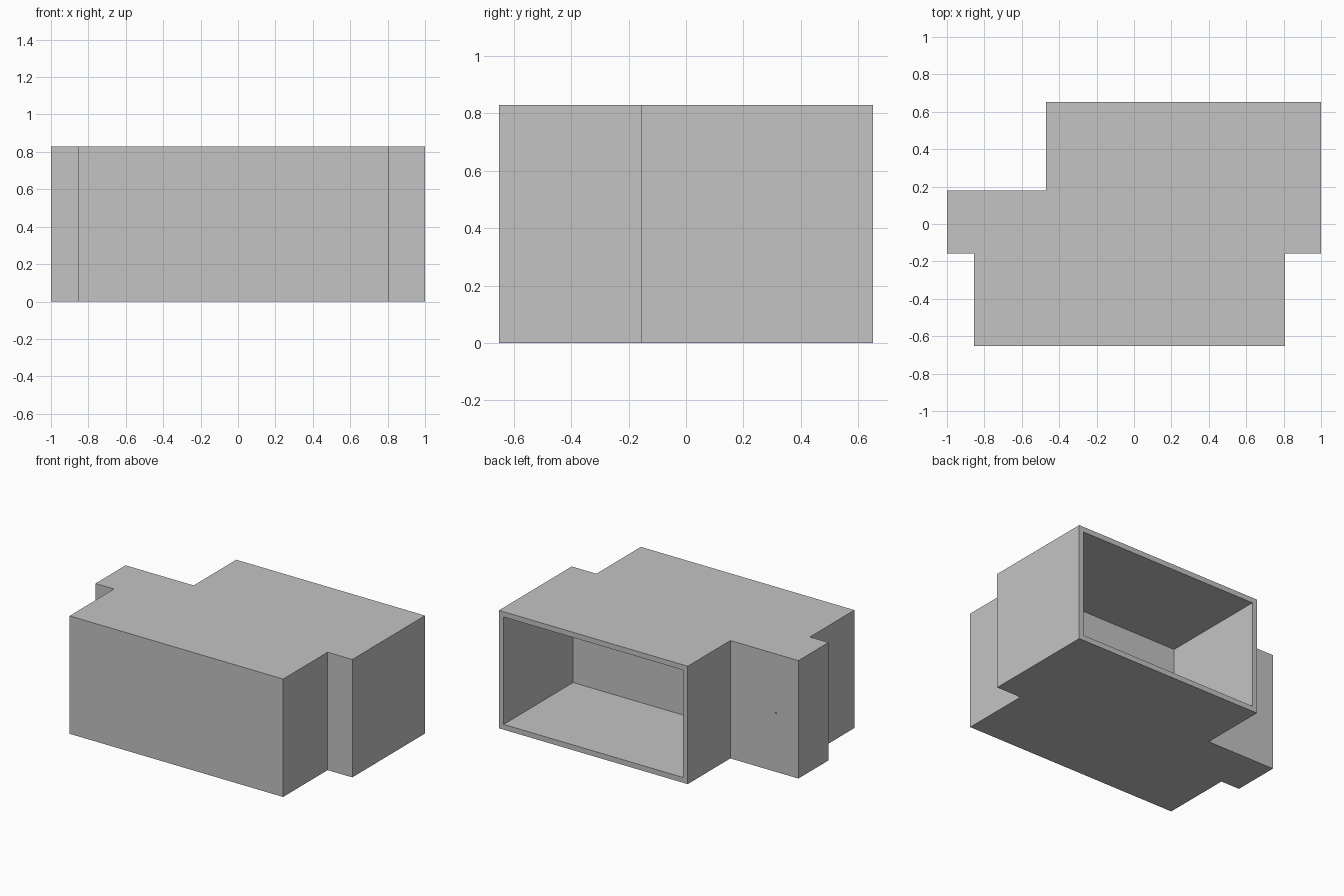
import bpy
import bmesh
from mathutils import Matrix, Vector

cube = bpy.data.objects.get("Cube")
if cube:
    bpy.data.objects.remove(cube, do_unlink=True)

HEIGHT = 0.83
WALL = 0.037
BACK = 0.652

grey = bpy.data.materials.new("plain_grey")
grey.use_nodes = True
grey.diffuse_color = (0.55, 0.55, 0.55, 1)
grey.node_tree.nodes["Principled BSDF"].inputs["Base Color"].default_value = grey.diffuse_color


def add_object(name, bm):
    bmesh.ops.recalc_face_normals(bm, faces=bm.faces)
    mesh = bpy.data.meshes.new(name)
    bm.to_mesh(mesh)
    bm.free()
    mesh.materials.append(grey)
    obj = bpy.data.objects.new(name, mesh)
    bpy.context.collection.objects.link(obj)
    return obj


def cut(target, cutter):
    cutter.hide_render = True
    cutter.hide_set(True)
    mod = target.modifiers.new(cutter.name, 'BOOLEAN')
    mod.operation = 'DIFFERENCE'
    mod.solver = 'EXACT'
    mod.object = cutter


# Stepped housing: floor plan raised to full height
plan = [(-0.855, -BACK), (0.808, -BACK), (0.808, -0.157), (1, -0.157),
        (1, BACK), (-0.47, BACK), (-0.47, 0.178), (-1, 0.178),
        (-1, -0.157), (-0.855, -0.157)]
bm = bmesh.new()
base = bm.faces.new([bm.verts.new((x, y, 0)) for x, y in plan])
top = bmesh.ops.extrude_face_region(bm, geom=[base], use_keep_orig=True)
bmesh.ops.translate(bm, vec=(0, 0, HEIGHT),
                    verts=[v for v in top["geom"] if isinstance(v, bmesh.types.BMVert)])
housing = add_object("housing", bm)

# Rectangular compartment open at the back
low = Vector((-0.47 + WALL, -0.157 + WALL, WALL))
high = Vector((1 - WALL, BACK + 0.1, HEIGHT - WALL))
bm = bmesh.new()
bmesh.ops.create_cube(bm, size=1, matrix=Matrix.Translation((low + high) / 2)
                      @ Matrix.Diagonal((*(high - low), 1)))
cut(housing, add_object("compartment_cutter", bm))

# Pinhole in the back of the side wing
bm = bmesh.new()
bmesh.ops.create_cone(bm, cap_ends=True, segments=12, radius1=0.006, radius2=0.006,
                      depth=0.08, matrix=Matrix.Translation((-0.825, 0.178, HEIGHT / 2))
                      @ Matrix.Rotation(1.5708, 4, 'X'))
cut(housing, add_object("pinhole_cutter", bm))
